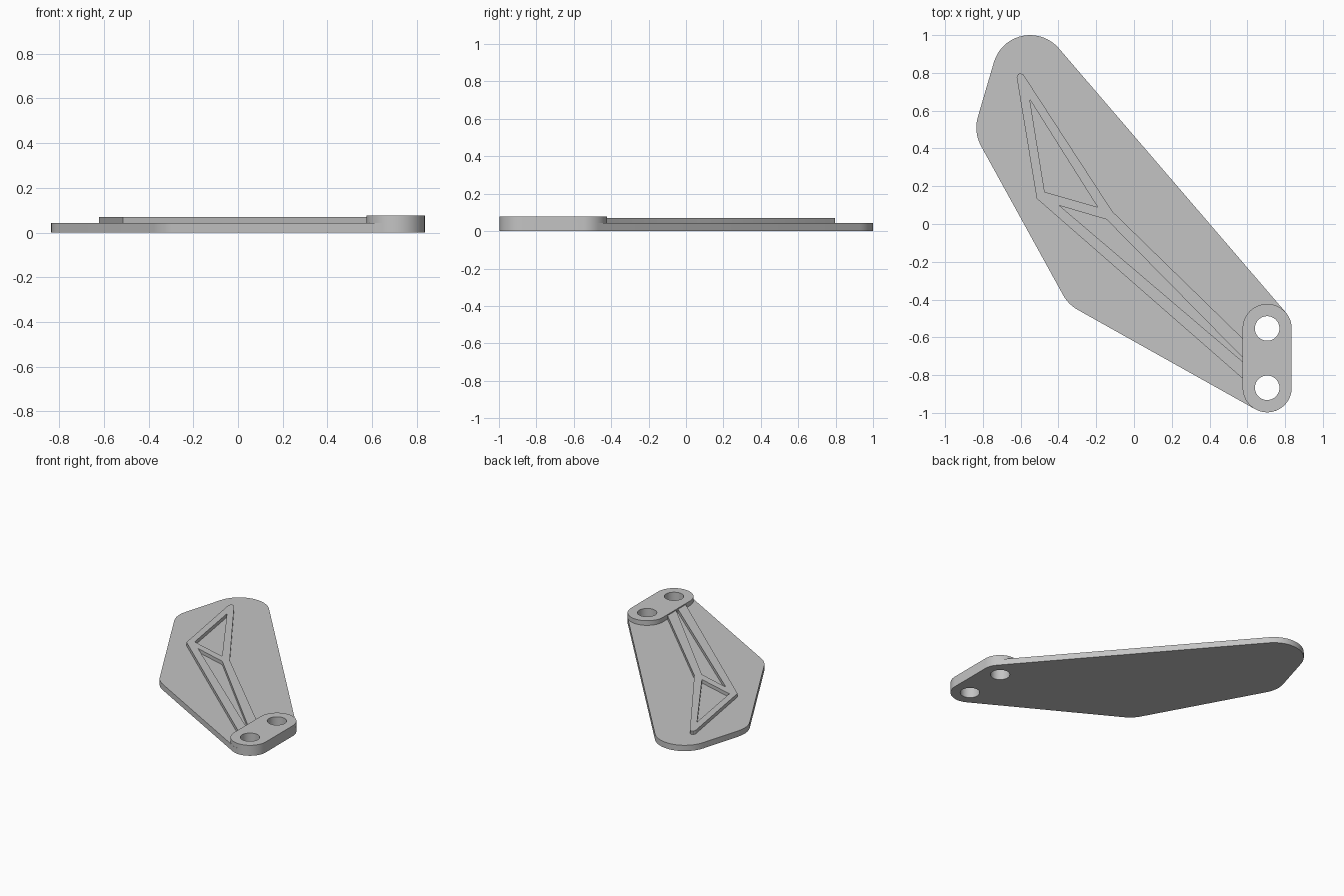
import bpy
import math
from mathutils import Vector

cube = bpy.data.objects.get("Cube")
if cube:
    bpy.data.objects.remove(cube, do_unlink=True)

# Single grey material
grey = bpy.data.materials.new("plain grey")
grey.use_nodes = True
colour = (0.55, 0.55, 0.55, 1)
grey.diffuse_color = colour
grey.node_tree.nodes["Principled BSDF"].inputs["Base Color"].default_value = colour


def arc(centre, radius, start, end, steps):
    angles = [start + (end - start) * i / steps for i in range(steps + 1)]
    return [(centre[0] + radius * math.cos(a), centre[1] + radius * math.sin(a)) for a in angles]


def circle(centre, radius, steps=48):
    return arc(centre, radius, 0, math.tau, steps)[:-1]


def belt(circles):
    """Outline wrapped tightly round circles listed anticlockwise."""
    normals = []
    for i, (c, r) in enumerate(circles):
        c2, r2 = circles[(i + 1) % len(circles)]
        d = Vector(c2) - Vector(c)
        normals.append(math.atan2(d.y, d.x) - math.acos((r - r2) / d.length))
    points = []
    for i, (c, r) in enumerate(circles):
        start = normals[i - 1]
        sweep = (normals[i] - start) % math.tau
        points += arc(c, r, start, start + sweep, max(6, round(sweep * 8)))
    return points


def slab(name, loops, bottom, top):
    """Extrude an outline, with any further loops cut out as holes."""
    curve = bpy.data.curves.new(name, "CURVE")
    curve.dimensions = "2D"
    curve.fill_mode = "BOTH"
    curve.extrude = (top - bottom) / 2
    for loop in loops:
        spline = curve.splines.new("POLY")
        spline.points.add(len(loop) - 1)
        for point, (x, y) in zip(spline.points, loop):
            point.co = (x, y, 0, 1)
        spline.use_cyclic_u = True
    obj = bpy.data.objects.new(name, curve)
    bpy.context.collection.objects.link(obj)
    obj.location.z = (top + bottom) / 2
    bpy.ops.object.select_all(action="DESELECT")
    obj.select_set(True)
    bpy.context.view_layer.objects.active = obj
    bpy.ops.object.convert(target="MESH")
    obj = bpy.context.object
    # Weld the caps to the walls
    bpy.ops.object.mode_set(mode="EDIT")
    bpy.ops.mesh.select_all(action="SELECT")
    bpy.ops.mesh.remove_doubles(threshold=0.0005)
    bpy.ops.mesh.normals_make_consistent(inside=False)
    bpy.ops.object.mode_set(mode="OBJECT")
    obj.data.materials.clear()
    obj.data.materials.append(grey)
    bpy.ops.object.shade_smooth_by_angle(angle=math.radians(30))
    return obj


PLATE_TOP, RIB_TOP, BOSS_TOP = 0.043, 0.069, 0.077
low_hole, high_hole = (0.705, -0.867), (0.705, -0.553)
boss_ends = [(low_hole, 0.13), (high_hole, 0.13)]
holes = [circle(low_hole, 0.065), circle(high_hole, 0.065)]

# Base plate with rounded corners and two bolt holes
corners = [((-0.55, 0.8), 0.2), ((-0.635, 0.51), 0.2), ((-0.2, -0.28), 0.2)]
slab("base_plate", [belt(corners + boss_ends)] + holes, 0, PLATE_TOP)

# Raised mounting boss round the bolt holes
slab("mounting_boss", [belt(boss_ends)] + holes, PLATE_TOP, BOSS_TOP)

# Raised stiffening rib with two openings, running into the boss
rib = [(-0.515, 0.135), (0.6, -0.84), (0.6, -0.63), (-0.114, 0.066),
       (-0.585, 0.79), (-0.598, 0.797), (-0.613, 0.795), (-0.621, 0.777)]
upper_opening = [(-0.552, 0.66), (-0.473, 0.17), (-0.193, 0.09)]
lower_opening = [(-0.394, 0.097), (0.585, -0.737), (0.585, -0.717), (-0.145, 0.024)]
slab("stiffening_rib", [rib, upper_opening, lower_opening], PLATE_TOP, RIB_TOP)
